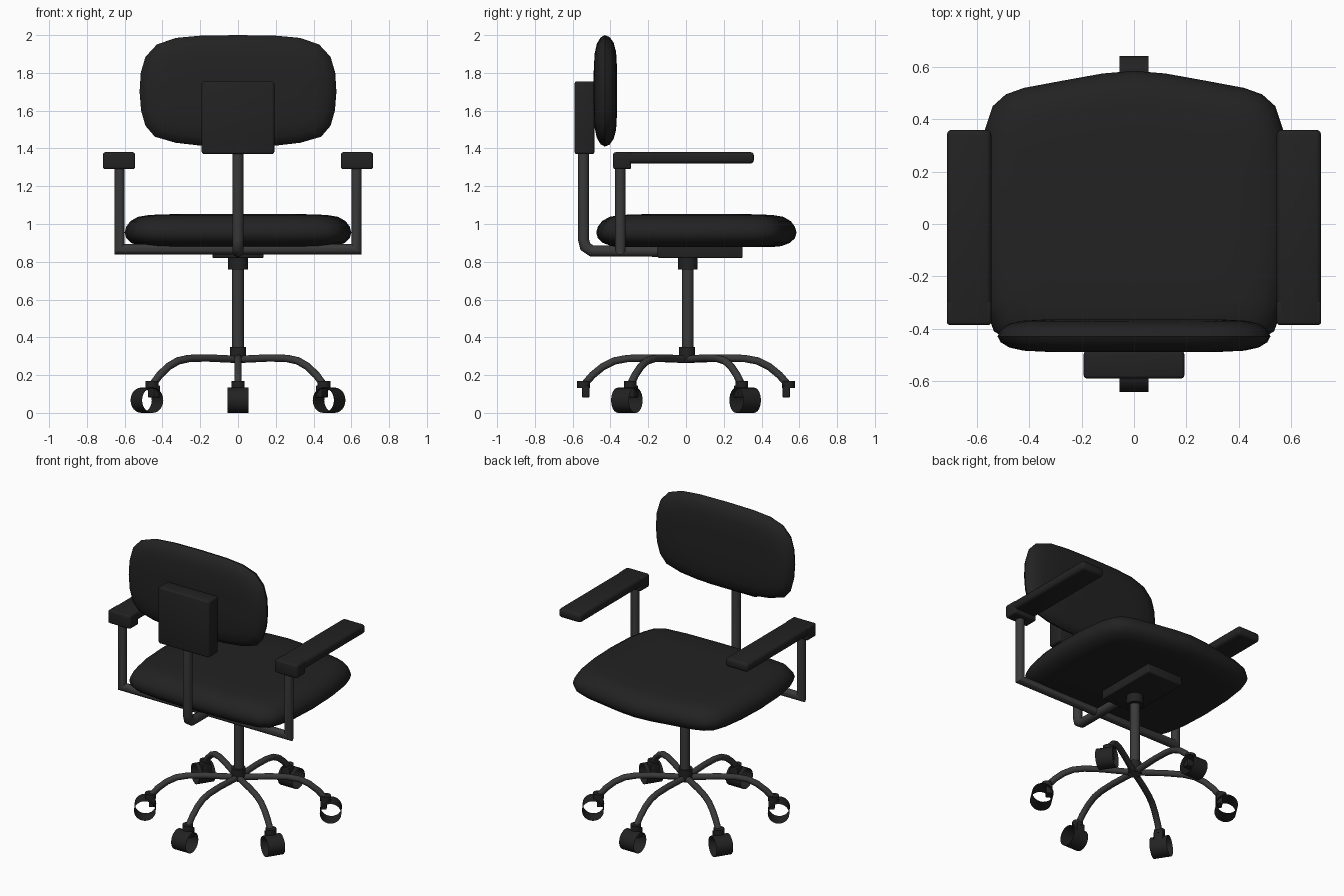
import bpy, bmesh, math
from mathutils import Matrix, Vector

if "Cube" in bpy.data.objects:
    bpy.data.objects.remove(bpy.data.objects["Cube"])


def material(name, v):
    m = bpy.data.materials.new(name)
    m.diffuse_color = (v, v, v, 1)
    m.use_nodes = True
    m.node_tree.nodes["Principled BSDF"].inputs["Base Color"].default_value = m.diffuse_color
    return m


FABRIC = material("black fabric", 0.016)
PLASTIC = material("black plastic", 0.016)
METAL = material("dark grey metal", 0.042)


def finish(name, bm, mat, smooth=True):
    bmesh.ops.recalc_face_normals(bm, faces=bm.faces)
    me = bpy.data.meshes.new(name)
    bm.to_mesh(me)
    bm.free()
    me.materials.append(mat)
    ob = bpy.data.objects.new(name, me)
    bpy.context.collection.objects.link(ob)
    if smooth:
        bpy.ops.object.select_all(action='DESELECT')
        ob.select_set(True)
        bpy.context.view_layer.objects.active = ob
        bpy.ops.object.shade_smooth_by_angle(angle=math.radians(40))
    return ob


def box(name, lo, hi, mat, bevel=0.01, xf=Matrix()):
    lo, hi = Vector(lo), Vector(hi)
    bm = bmesh.new()
    bmesh.ops.create_cube(bm, size=1)
    for v in bm.verts:
        v.co = (lo + hi) / 2 + v.co * (hi - lo)
    if bevel:
        bmesh.ops.bevel(bm, geom=bm.edges[:], offset=bevel, segments=3,
                        profile=0.5, affect='EDGES')
    bm.transform(xf)
    return finish(name, bm, mat)


def cylinder(name, r, length, center, mat, caps=True, rot=Matrix(), xf=Matrix()):
    bm = bmesh.new()
    bmesh.ops.create_cone(bm, cap_ends=caps, segments=24, radius1=r, radius2=r, depth=length)
    bm.transform(xf @ Matrix.Translation(center) @ rot)
    return finish(name, bm, mat)


def tube(name, pts, r, mat, xf=Matrix(), sides=12):
    """Sweep a circle along a path, mitred at the corners."""
    pts = [Vector(p) for p in pts]
    bm = bmesh.new()
    rings = []
    d = (pts[1] - pts[0]).normalized()
    u = d.orthogonal().normalized()
    w = d.cross(u)
    ring = [pts[0] + r * (math.cos(a) * u + math.sin(a) * w)
            for a in (2 * math.pi * i / sides for i in range(sides))]
    rings.append([bm.verts.new(p) for p in ring])
    for i in range(1, len(pts)):
        d = (pts[i] - pts[i - 1]).normalized()
        n = d if i == len(pts) - 1 else (d + (pts[i + 1] - pts[i]).normalized()).normalized()
        ring = [p + d * ((pts[i] - p).dot(n) / d.dot(n)) for p in ring]
        rings.append([bm.verts.new(p) for p in ring])
    for a, b in zip(rings, rings[1:]):
        for i in range(sides):
            j = (i + 1) % sides
            bm.faces.new((a[i], a[j], b[j], b[i]))
    bm.faces.new(rings[0])
    bm.faces.new(rings[-1])
    bm.transform(xf)
    return finish(name, bm, mat)


def cushion(name, half, layers, upright, mat):
    """Stack of inset copies of a mirrored outline; layers are (depth, inset)."""
    loop = half + [(-x, y) for x, y in half[-2:0:-1]]
    ys = [p[1] for p in loop]
    cy, hy = (max(ys) + min(ys)) / 2, (max(ys) - min(ys)) / 2
    hx = max(p[0] for p in loop)
    bm = bmesh.new()
    rings = []
    for depth, inset in layers:
        ring = []
        for x, y in loop:
            a, b = x * (1 - inset / hx), cy + (y - cy) * (1 - inset / hy)
            ring.append(bm.verts.new((a, depth, b) if upright else (a, b, depth)))
        rings.append(ring)
    n = len(loop)
    for a, b in zip(rings, rings[1:]):
        for i in range(n):
            j = (i + 1) % n
            bm.faces.new((a[i], a[j], b[j], b[i]))
    bm.faces.new(rings[0])
    bm.faces.new(rings[-1])
    return finish(name, bm, mat)


# Upholstery
cushion("seat",
        [(0, .585), (.12, .575), (.27, .548), (.42, .52), (.49, .495), (.54, .45), (.57, .36),
         (.592, .2), (.6, 0), (.59, -.2), (.565, -.33), (.535, -.41), (.47, -.45),
         (.3, -.468), (0, -.475)],
        [(.878, .13), (.883, .08), (.9, .035), (.925, .008), (.955, 0), (.985, .008),
         (1.015, .03), (1.038, .07), (1.048, .13), (1.052, .25)], False, FABRIC)
cushion("backrest",
        [(0, 2.0), (.2, 1.997), (.33, 1.985), (.43, 1.95), (.49, 1.885), (.515, 1.8),
         (.521, 1.7), (.513, 1.6), (.49, 1.52), (.44, 1.462), (.33, 1.43), (.2, 1.415), (0, 1.41)],
        [(-.489, .2), (-.484, .1), (-.472, .045), (-.452, .012), (-.43, 0), (-.405, .01),
         (-.383, .04), (-.37, .09), (-.365, .18)], True, FABRIC)

# Backrest support
box("back_plate", (-.192, -.59, 1.37), (.192, -.485, 1.755), PLASTIC, .012)
tube("back_post", [(0, -.543, 1.4), (0, -.543, .92), (0, -.533, .88), (0, -.5, .858),
                   (0, -.1, .855)], .03, METAL)

# Under-seat mechanism and column
box("seat_bracket", (-.135, -.15, .82), (.135, .3, .89), PLASTIC, .008)
cylinder("upper_collar", .052, .07, (0, .01, .793), PLASTIC)
cylinder("column", .031, .5, (0, .01, .53), METAL)
cylinder("hub", .043, .08, (0, .005, .308), PLASTIC)

# Arms: one continuous frame with a pad on each side
tube("arm_frame", [(-.628, -.348, 1.31), (-.628, -.348, .866), (.628, -.348, .866),
                   (.628, -.348, 1.31)], .028, METAL)
for side, x in (("left", -.63), ("right", .63)):
    box(side + "_arm_pad", (x - .085, -.385, 1.32), (x + .085, .36, 1.381), PLASTIC, .02)
    box(side + "_arm_block", (x - .085, -.386, 1.29), (x + .085, -.29, 1.38), PLASTIC, .012)

# Six legs with open-barrel casters
for i, deg in enumerate((90, 33, -33, -90, -147, 147)):
    xf = Matrix.Rotation(math.radians(deg), 4, 'Z')
    tube(f"leg_{i}", [(0, 0, .283), (.2, 0, .291), (.31, 0, .288), (.38, 0, .275), (.44, 0, .245),
                      (.495, 0, .2), (.53, 0, .16), (.542, 0, .135)], .02, METAL, xf)
    cylinder(f"caster_stem_{i}", .034, .035, (.542, 0, .15), PLASTIC, xf=xf)
    box(f"caster_fork_{i}", (.511, -.03, .082), (.55, .03, .145), PLASTIC, .004, xf)
    cylinder(f"caster_wheel_{i}", .067, .112, (.575, 0, .067), PLASTIC, caps=False,
             rot=Matrix.Rotation(math.pi / 2, 4, 'X'), xf=xf)
